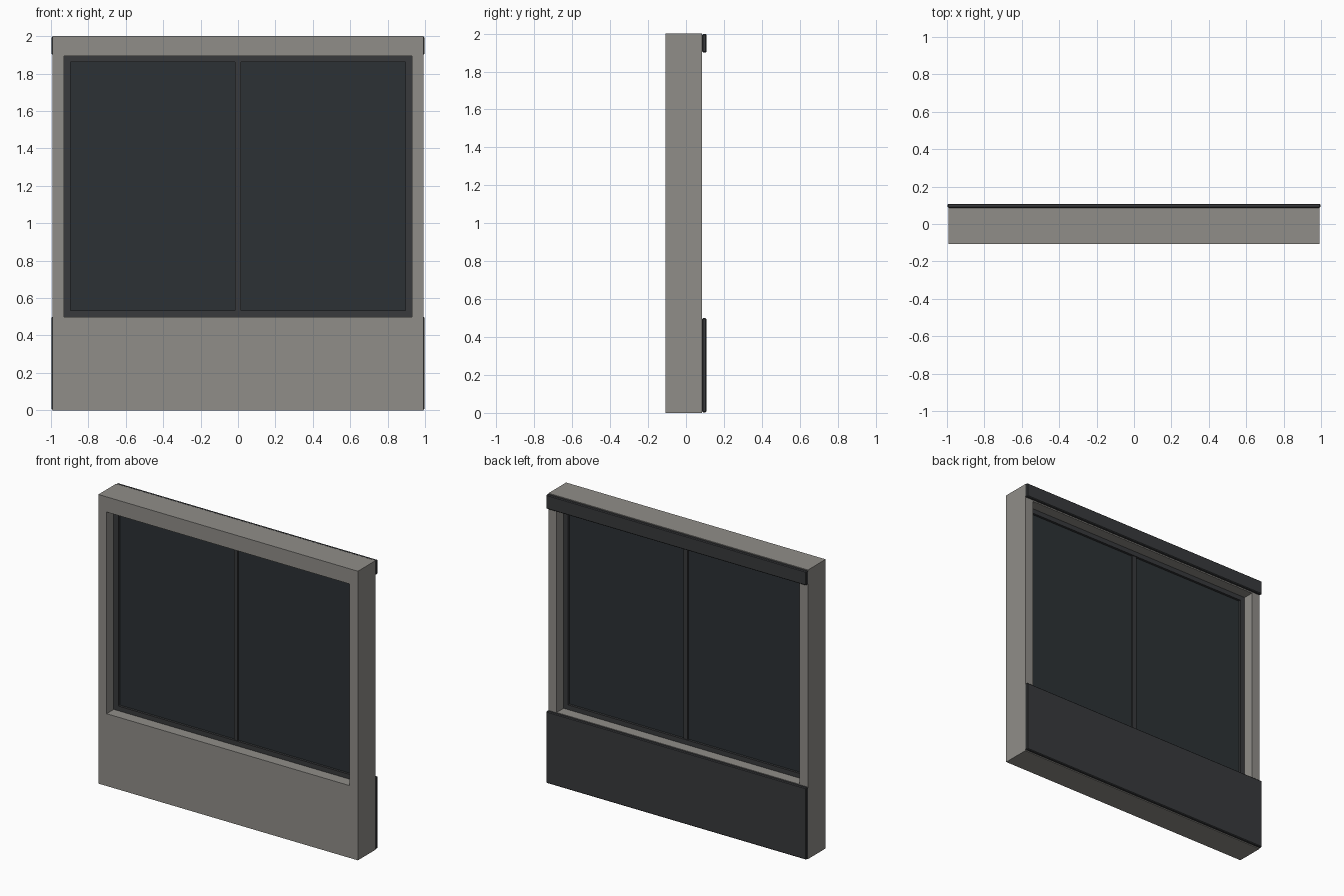
import bpy, bmesh

if "Cube" in bpy.data.objects:
    bpy.data.objects.remove(bpy.data.objects["Cube"])


def material(name, color):
    m = bpy.data.materials.new(name)
    m.diffuse_color = (*color, 1)
    m.use_nodes = True
    m.node_tree.nodes["Principled BSDF"].inputs["Base Color"].default_value = m.diffuse_color
    return m


CONCRETE = material("concrete", (0.28, 0.27, 0.25))
METAL = material("dark_metal", (0.04, 0.042, 0.045))
GLASS = material("tinted_glass", (0.025, 0.031, 0.035))


def finish(name, bm, mat):
    bmesh.ops.recalc_face_normals(bm, faces=bm.faces)
    mesh = bpy.data.meshes.new(name)
    bm.to_mesh(mesh)
    bm.free()
    mesh.materials.append(mat)
    ob = bpy.data.objects.new(name, mesh)
    bpy.context.collection.objects.link(ob)
    return ob


def box(name, x, y, z, mat, bevel=0):
    """Box from (min, max) ranges."""
    bm = bmesh.new()
    bmesh.ops.create_cube(bm, size=1)
    for v in bm.verts:
        for i, (lo, hi) in enumerate((x, y, z)):
            v.co[i] = hi if v.co[i] > 0 else lo
    ob = finish(name, bm, mat)
    if bevel:
        mod = ob.modifiers.new("bevel", 'BEVEL')
        mod.width, mod.segments = bevel, 1
    return ob


def ring(name, outer, inner, y, mat):
    """Rectangular frame; outer and inner are (half width, z min, z max)."""
    bm = bmesh.new()
    loops = [[bm.verts.new((sx * w, yy, z)) for sx, z in
              ((-1, z0), (1, z0), (1, z1), (-1, z1))]
             for (w, z0, z1), yy in ((outer, y[0]), (inner, y[0]),
                                     (inner, y[1]), (outer, y[1]))]
    for k in range(4):
        a, b = loops[k], loops[(k + 1) % 4]
        for i in range(4):
            j = (i + 1) % 4
            bm.faces.new((a[i], a[j], b[j], b[i]))
    return finish(name, bm, mat)


# Wall slab with window opening
ring("wall", (0.993, 0, 2), (0.93, 0.5, 1.895), (-0.108, 0.085), CONCRETE)

# Window frame, centre mullion and panes
ring("window_frame", (0.93, 0.5, 1.895), (0.895, 0.533, 1.862),
     (-0.03, 0.01), METAL)
box("mullion", (-0.015, 0.015), (-0.025, 0.005), (0.533, 1.862), METAL)
for side, x in (("left", (-0.895, -0.015)), ("right", (0.015, 0.895))):
    box(side + "_pane", x, (-0.014, -0.006), (0.533, 1.862), GLASS)

# Cladding panels on the back
box("lower_panel", (-0.996, 0.996), (0.085, 0.108), (0.003, 0.5), METAL, 0.005)
box("upper_panel", (-0.996, 0.996), (0.085, 0.108), (1.9, 1.998), METAL, 0.005)
